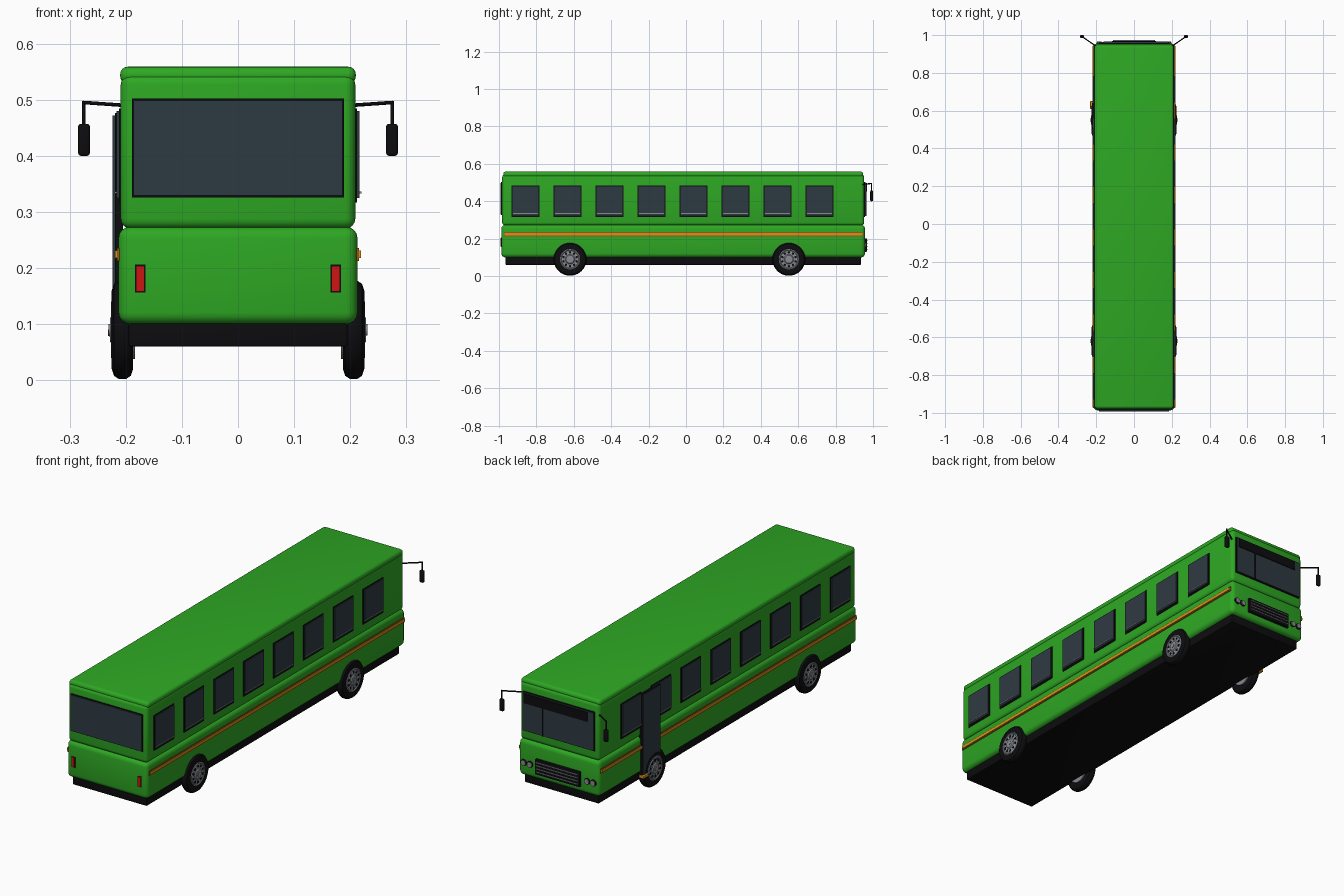
import bpy, bmesh, math
from mathutils import Vector, Matrix

if "Cube" in bpy.data.objects:
    bpy.data.objects.remove(bpy.data.objects["Cube"])


def material(name, rgb):
    m = bpy.data.materials.new(name)
    m.diffuse_color = (*rgb, 1)
    m.use_nodes = True
    m.node_tree.nodes["Principled BSDF"].inputs["Base Color"].default_value = m.diffuse_color
    return m


GREEN = material("green paint", (0.027, 0.39, 0.017))
BLACK = material("black rubber", (0.004, 0.004, 0.005))
GLASS = material("dark glass", (0.027, 0.042, 0.054))
GREY = material("wheel grey", (0.25, 0.26, 0.29))
GOLD = material("gold stripe", (0.68, 0.29, 0.01))
BROWN = material("stripe edge", (0.30, 0.10, 0.005))
RED = material("red light", (0.60, 0.008, 0.006))


def finish(bm, name, mat):
    bmesh.ops.recalc_face_normals(bm, faces=bm.faces)
    me = bpy.data.meshes.new(name)
    bm.to_mesh(me)
    bm.free()
    me.materials.append(mat)
    me.polygons.foreach_set("use_smooth", [True] * len(me.polygons))
    me.set_sharp_from_angle(angle=math.radians(35))
    ob = bpy.data.objects.new(name, me)
    bpy.context.collection.objects.link(ob)
    return ob


def box(name, x, y, z, mat, bevel=0.0, seg=4):
    """Box from three (low, high) ranges, optionally rounded."""
    bm = bmesh.new()
    bmesh.ops.create_cube(bm, size=1)
    for v in bm.verts:
        v.co = [sum(r) / 2 + c * abs(r[1] - r[0]) for r, c in zip((x, y, z), v.co)]
    if bevel:
        bmesh.ops.bevel(bm, geom=bm.edges[:], offset=bevel, segments=seg,
                        profile=0.5, affect='EDGES')
    return finish(bm, name, mat)


def rod(name, a, b, r, mat, sides=12):
    a, b = Vector(a), Vector(b)
    d = b - a
    bm = bmesh.new()
    bmesh.ops.create_cone(bm, cap_ends=True, segments=sides, radius1=r, radius2=r,
                          depth=d.length)
    rot = d.to_track_quat('Z', 'Y').to_matrix().to_4x4()
    bm.transform(Matrix.Translation((a + b) / 2) @ rot)
    return finish(bm, name, mat)


def lathe(name, profile, centre, side, mat, steps=40):
    """Spin (outward x, radius) points around the wheel axle."""
    bm = bmesh.new()
    vs = [bm.verts.new((x * side, 0, r)) for x, r in profile]
    es = [bm.edges.new(p) for p in zip(vs, vs[1:])]
    bmesh.ops.spin(bm, geom=vs + es, cent=(0, 0, 0), axis=(1, 0, 0),
                   angle=math.tau, steps=steps)
    bmesh.ops.remove_doubles(bm, verts=bm.verts, dist=1e-5)
    bm.transform(Matrix.Translation(centre))
    return finish(bm, name, mat)


# Body shell: skirt, lower body, upper body, roof
box("skirt", (-0.195, 0.195), (-0.965, 0.935), (0.06, 0.13), BLACK, 0.004, 2)
box("lower_body", (-0.213, 0.213), (-0.987, 0.957), (0.10, 0.274), GREEN, 0.021)
box("upper_body", (-0.209, 0.209), (-0.983, 0.953), (0.27, 0.545), GREEN, 0.018)
box("roof", (-0.210, 0.210), (-0.977, 0.947), (0.528, 0.559), GREEN, 0.014)

WHEEL_Y, WHEEL_Z = (-0.62, 0.55), 0.09
for s, tag in ((1, "right"), (-1, "left")):
    # Side windows with black surround and a sliding rail
    for i in range(8):
        y = -0.933 + i * 0.2246
        n = f"{tag}_{i + 1}"
        box("window_frame_" + n, (s * 0.204, s * 0.2125), (y, y + 0.15),
            (0.317, 0.484), BLACK)
        box("window_glass_" + n, (s * 0.206, s * 0.2165), (y + 0.005, y + 0.145),
            (0.325, 0.480), GLASS)
        box("window_rail_" + n, (s * 0.208, s * 0.220), (y + 0.008, y + 0.142),
            (0.333, 0.336), GREY)

    # Stripe with darker edging
    box("stripe_edge_" + tag, (s * 0.208, s * 0.216), (-0.973, 0.945),
        (0.213, 0.236), BROWN)
    box("stripe_" + tag, (s * 0.210, s * 0.2195), (-0.971, 0.943),
        (0.218, 0.231), GOLD)

    # Wheels: tyre, hub, ring of dark holes, centre cap
    for wy, end in zip(WHEEL_Y, ("rear", "front")):
        n = f"{end}_{tag}"
        c = (0, wy, WHEEL_Z)
        lathe("tyre_" + n, [(0.190, 0.052), (0.187, 0.070), (0.191, 0.082),
                            (0.200, 0.088), (0.212, 0.088), (0.221, 0.082),
                            (0.225, 0.070), (0.222, 0.052), (0.190, 0.052)],
              c, s, BLACK)
        lathe("hub_" + n, [(0.184, 0), (0.184, 0.052), (0.224, 0.054),
                           (0.226, 0.050), (0.223, 0.046), (0.224, 0.026),
                           (0.228, 0.021), (0.229, 0)], c, s, GREY)
        for k in range(10):
            a = math.tau * k / 10
            hy, hz = wy + 0.037 * math.sin(a), WHEEL_Z + 0.037 * math.cos(a)
            rod(f"hub_hole_{n}_{k}", (s * 0.220, hy, hz), (s * 0.2245, hy, hz),
                0.0065, BLACK, 10)
        rod("hub_cap_" + n, (s * 0.226, wy, WHEEL_Z), (s * 0.231, wy, WHEEL_Z),
            0.010, GREY, 16)

    # Mirror arm and mirror
    elbow = (s * 0.275, 0.992, 0.495)
    rod("mirror_arm_" + tag, (s * 0.203, 0.943, 0.490), elbow, 0.0032, BLACK)
    rod("mirror_drop_" + tag, (s * 0.275, 0.992, 0.498), (s * 0.275, 0.992, 0.45),
        0.0032, BLACK)
    box("mirror_" + tag, (s * 0.264, s * 0.285), (0.985, 1.0), (0.400, 0.457),
        BLACK, 0.005, 3)

    # Tail lights and twin headlights
    box("tail_light_rim_" + tag, (s * 0.165, s * 0.184), (-0.989, -0.98),
        (0.156, 0.206), BLACK)
    box("tail_light_" + tag, (s * 0.167, s * 0.182), (-0.993, -0.98),
        (0.158, 0.204), RED)
    for k, hx in enumerate((0.150, 0.183)):
        rod(f"headlight_rim_{tag}_{k}", (s * hx, 0.95, 0.165), (s * hx, 0.961, 0.165),
            0.0155, BLACK, 20)
        rod(f"headlight_{tag}_{k}", (s * hx, 0.95, 0.165), (s * hx, 0.965, 0.165),
            0.012, GREY, 20)

# Rear window
box("rear_window_frame", (-0.189, 0.189), (-0.988, -0.978), (0.326, 0.502), BLACK)
box("rear_window", (-0.186, 0.186), (-0.993, -0.978), (0.329, 0.499), GLASS)

# Windscreen, divider and destination board
box("windscreen_frame", (-0.189, 0.189), (0.948, 0.958), (0.317, 0.503), BLACK)
box("windscreen", (-0.186, 0.186), (0.948, 0.963), (0.320, 0.500), GLASS)
box("windscreen_divider", (0.078, 0.083), (0.95, 0.966), (0.320, 0.460), BLACK)
box("destination_board", (-0.155, 0.178), (0.95, 0.967), (0.452, 0.497), BLACK)

# Grille with horizontal bars
box("grille", (-0.118, 0.118), (0.95, 0.969), (0.13, 0.202), BLACK, 0.003, 2)
for k in range(4):
    z = 0.143 + k * 0.015
    box(f"grille_bar_{k + 1}", (-0.110, 0.110), (0.96, 0.973), (z, z + 0.003), GREY)

# Entrance door on the left with a gold step
box("door_frame", (-0.2195, -0.205), (0.505, 0.645), (0.085, 0.476), BLACK)
box("door", (-0.2235, -0.205), (0.510, 0.640), (0.09, 0.472), GLASS)
box("door_step", (-0.232, -0.205), (0.610, 0.650), (0.078, 0.092), GOLD, 0.003, 2)
